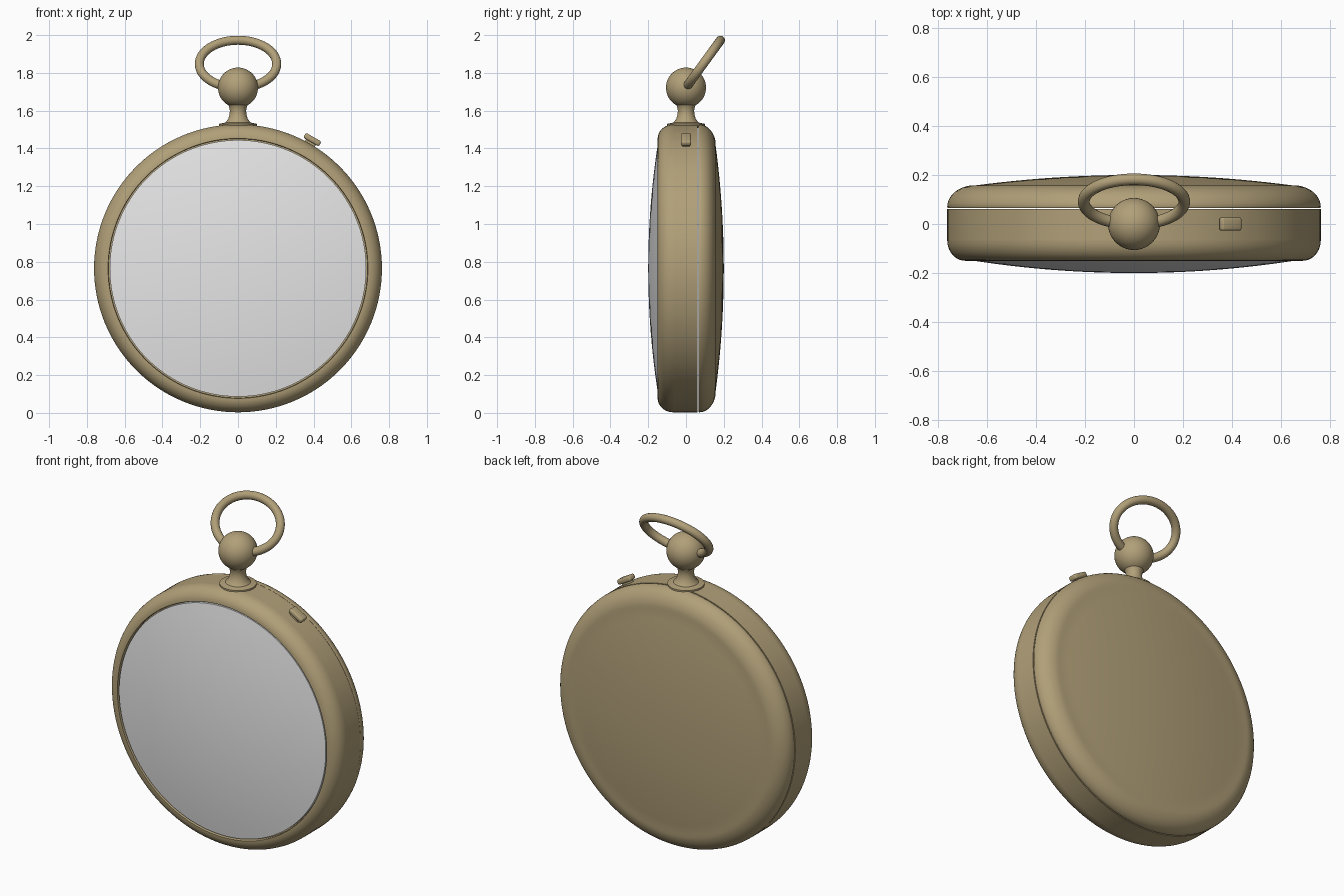
import bpy, bmesh, math
from mathutils import Vector, Matrix

if "Cube" in bpy.data.objects:
    bpy.data.objects.remove(bpy.data.objects["Cube"])

CZ = 0.765   # height of the case centre
R = 0.762    # case radius


def material(name, rgb):
    m = bpy.data.materials.new(name)
    m.diffuse_color = (*rgb, 1)
    m.use_nodes = True
    m.node_tree.nodes["Principled BSDF"].inputs["Base Color"].default_value = m.diffuse_color
    return m


BRASS = material("old brass", (0.44, 0.35, 0.19))
GLASS = material("pale glass", (0.80, 0.80, 0.80))


def finish(bm, name, mat, angle=35):
    bmesh.ops.remove_doubles(bm, verts=bm.verts, dist=1e-5)
    bmesh.ops.recalc_face_normals(bm, faces=bm.faces)
    me = bpy.data.meshes.new(name)
    bm.to_mesh(me)
    bm.free()
    ob = bpy.data.objects.new(name, me)
    bpy.context.collection.objects.link(ob)
    me.materials.append(mat)
    bpy.ops.object.select_all(action='DESELECT')
    ob.select_set(True)
    bpy.context.view_layer.objects.active = ob
    bpy.ops.object.shade_smooth_by_angle(angle=math.radians(angle))
    return ob


def lathe(name, profile, mat, along_y, n=128):
    """Revolve (radius, height) points about the case axis (y) or about z."""
    bm = bmesh.new()
    rings = []
    for r, h in profile:
        ring = []
        for i in range(n):
            a = 2 * math.pi * i / n
            c, s = r * math.cos(a), r * math.sin(a)
            ring.append(bm.verts.new((c, h, CZ + s) if along_y else (c, s, h)))
        rings.append(ring)
    for p, q in zip(rings, rings[1:]):
        for i in range(n):
            j = (i + 1) % n
            bm.faces.new((p[i], p[j], q[j], q[i]))
    return finish(bm, name, mat)


def dome(r, y_rim, y_top, steps=12):
    """Shallow spherical cap from rim to pole."""
    h = abs(y_top - y_rim)
    rad = (r * r + h * h) / (2 * h)
    sign = 1 if y_top > y_rim else -1
    out = []
    for i in range(steps + 1):
        x = r * (1 - i / steps)
        out.append((x, y_rim + sign * (math.sqrt(rad * rad - x * x) - (rad - h))))
    return out


def corner(r0, r1, y0, y1, steps=10):
    """Quarter-ellipse shoulder from the side wall to the face."""
    return [(r1 + (r0 - r1) * math.cos(t), y0 + (y1 - y0) * math.sin(t))
            for t in (math.pi / 2 * i / steps for i in range(steps + 1))]


# middle band of the case
lathe("case_band", [(0.6, -0.067), (R, -0.067), (R, 0.062), (0.6, 0.062)], BRASS, True)

# front bezel with a small groove beside the glass
lathe("front_bezel", [(0.70, -0.067)] + corner(R, 0.688, -0.067, -0.150)
      + [(0.686, -0.146), (0.686, -0.125), (0.66, -0.125)], BRASS, True)

# domed front glass
lathe("front_glass", [(0.679, -0.120)] + dome(0.679, -0.146, -0.20), GLASS, True)

# rounded back cover
lathe("back_cover", [(0.70, 0.066), (R - 0.002, 0.066)]
      + corner(R, 0.65, 0.070, 0.158)[:-1] + dome(0.65, 0.157, 0.20), BRASS, True)

# neck flaring into the case and up into the ball
lathe("neck", [(0.0, 1.50), (0.10, 1.515), (0.10, 1.53), (0.068, 1.537), (0.052, 1.555),
               (0.045, 1.58), (0.043, 1.60), (0.047, 1.62), (0.056, 1.64), (0.0, 1.66)],
      BRASS, False, 48)

# crown ball
bm = bmesh.new()
bmesh.ops.create_uvsphere(bm, u_segments=48, v_segments=24, radius=0.106,
                          matrix=Matrix.Translation((0, 0, 1.722)))
finish(bm, "crown_ball", BRASS)

# oval bow, tilted backwards from the ball
bm = bmesh.new()
tilt = math.radians(36)
A, B, TUBE, N, M = 0.205, 0.155, 0.024, 72, 16
up = Vector((0, math.sin(tilt), math.cos(tilt)))
side = Vector((1, 0, 0))
depth = side.cross(up)
rings = []
for i in range(N):
    t = 2 * math.pi * i / N
    p = Vector((0, 0, 1.722)) + side * A * math.cos(t) + up * (B + B * math.sin(t))
    out = (side * B * math.cos(t) + up * A * math.sin(t)).normalized()
    rings.append([bm.verts.new(p + TUBE * (out * math.cos(b) + depth * math.sin(b)))
                  for b in (2 * math.pi * k / M for k in range(M))])
for i in range(N):
    p, q = rings[i], rings[(i + 1) % N]
    for k in range(M):
        bm.faces.new((p[k], p[(k + 1) % M], q[(k + 1) % M], q[k]))
finish(bm, "bow_ring", BRASS)


# release button on the upper right of the band
def rim_block(name, dist, size, bevel):
    bm = bmesh.new()
    lean = math.radians(30)
    place = (Matrix.Translation((dist * math.sin(lean), 0, CZ + dist * math.cos(lean)))
             @ Matrix.Rotation(lean, 4, 'Y'))
    bmesh.ops.create_cube(bm, size=1, matrix=Matrix.Diagonal((*size, 1)))
    bmesh.ops.bevel(bm, geom=bm.edges[:], offset=bevel, segments=3, profile=0.5,
                    affect='EDGES')
    bm.transform(place)
    finish(bm, name, BRASS)


rim_block("button_stem", 0.765, (0.06, 0.035, 0.04), 0.004)
rim_block("button_cap", 0.787, (0.095, 0.055, 0.03), 0.010)
